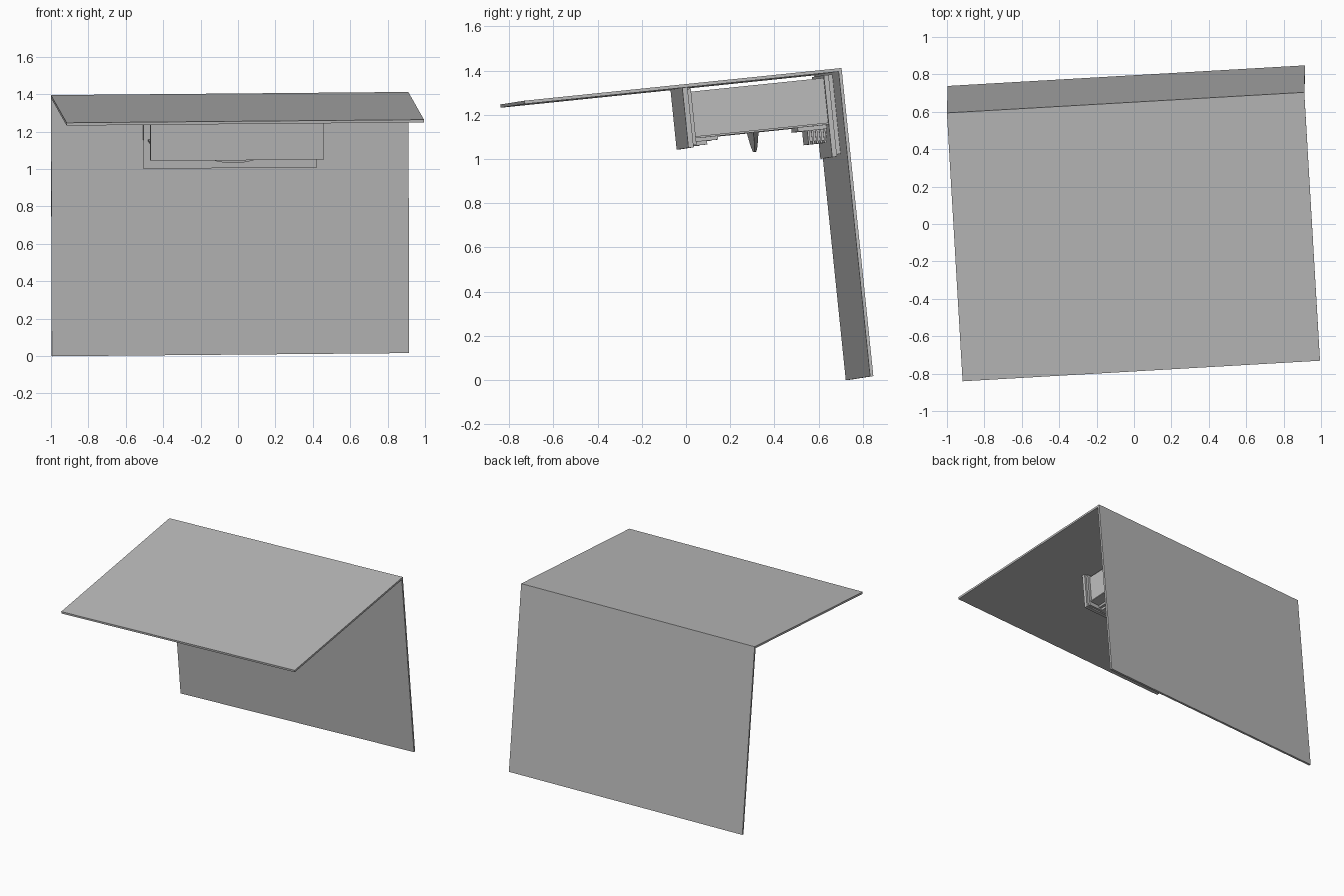
import bpy, bmesh, math
from mathutils import Vector, Matrix

if "Cube" in bpy.data.objects:
    bpy.data.objects.remove(bpy.data.objects["Cube"])

# Tilted frame: origin at the inner corner where roof and wall meet
u = Vector((1.91, 0.11, 0.017)).normalized()
v = Vector((-0.085, 1.435, 0.148))
v = (v - u * v.dot(u)).normalized()
w = u.cross(v)
frame = Matrix((u, v, w)).transposed().to_4x4()
frame.translation = Vector((-0.045, 0.649, 1.403)) - 0.015 * v - 0.015 * w

grey = bpy.data.materials.new("plain_grey")
grey.diffuse_color = (0.5, 0.5, 0.5, 1)
grey.use_nodes = True
grey.node_tree.nodes["Principled BSDF"].inputs["Base Color"].default_value = grey.diffuse_color


def finish(name, bm):
    bmesh.ops.recalc_face_normals(bm, faces=bm.faces)
    bm.transform(frame)
    me = bpy.data.meshes.new(name)
    bm.to_mesh(me)
    bm.free()
    me.materials.append(grey)
    ob = bpy.data.objects.new(name, me)
    bpy.context.collection.objects.link(ob)
    return ob


def box(name, x, y, z):
    """Box from (min, max) pairs in the tilted frame."""
    bm = bmesh.new()
    size = [b - a for a, b in (x, y, z)]
    mid = [(a + b) / 2 for a, b in (x, y, z)]
    bmesh.ops.create_cube(bm, size=1, matrix=Matrix.Translation(mid) @ Matrix.Diagonal((*size, 1)))
    return finish(name, bm)


# Large sheets
box("roof_panel", (-0.957, 0.957), (-1.43, 0.0), (0, 0.015))
box("wall_panel", (-0.957, 0.957), (0, 0.015), (-1.387, 0.015))

# Stepped front plate
box("front_plate", (-0.465, 0.465), (-0.684, -0.660), (-0.272, 0))
box("front_plate_step", (-0.45, 0.45), (-0.660, -0.645), (-0.262, -0.006))

# Stepped back plate against the wall
box("back_plate", (-0.465, 0.465), (-0.04, -0.018), (-0.38, -0.008))
box("back_plate_step", (-0.45, 0.45), (-0.018, 0.0), (-0.37, -0.008))

# Body hung between the plates, with a thin bottom lip
box("body", (-0.43, 0.43), (-0.645, -0.04), (-0.223, -0.02))
box("bottom_lip", (-0.44, 0.44), (-0.645, -0.04), (-0.232, -0.223))

# Curved finger tab under the body, thinner at its lower edge
bm = bmesh.new()
half, depth, n = 0.25, 0.09, 16
radius = (half ** 2 + depth ** 2) / (2 * depth)
rings = []
for side in (-1, 1):
    ring = []
    for i in range(n + 1):
        x = half * (2 * i / n - 1)
        drop = math.sqrt(radius ** 2 - x * x) - (radius - depth)
        t = 0.012 - 0.007 * drop / depth
        ring.append((bm.verts.new((x, -0.36 + side * 0.012, -0.228)),
                     bm.verts.new((x, -0.36 + side * t, -0.230 - drop))))
    rings.append(ring)
    for a, b in zip(ring, ring[1:]):
        bm.faces.new((a[0], b[0], b[1], a[1]))
for i in range(n):
    for k in (0, 1):
        bm.faces.new((rings[0][i][k], rings[0][i + 1][k], rings[1][i + 1][k], rings[1][i][k]))
for i in (0, n):
    bm.faces.new((rings[0][i][0], rings[0][i][1], rings[1][i][1], rings[1][i][0]))
finish("finger_tab", bm)

# Front clips, stepped downwards
for s, side in ((-1, "left"), (1, "right")):
    box(f"front_clip_{side}", (s * 0.3 - 0.06, s * 0.3 + 0.06), (-0.645, -0.54), (-0.248, -0.232))
    box(f"front_clip_foot_{side}", (s * 0.3 - 0.04, s * 0.3 + 0.04), (-0.645, -0.59), (-0.265, -0.248))

# Rear ribbed block under the body
box("rear_ledge", (-0.25, 0.25), (-0.17, -0.04), (-0.25, -0.232))
for i in range(5):
    y = -0.125 + i * 0.018
    box(f"rear_rib_{i + 1}", (-0.2, 0.2), (y, y + 0.009), (-0.312, -0.25))
box("rear_rib_core", (-0.19, 0.19), (-0.12, -0.04), (-0.30, -0.25))
